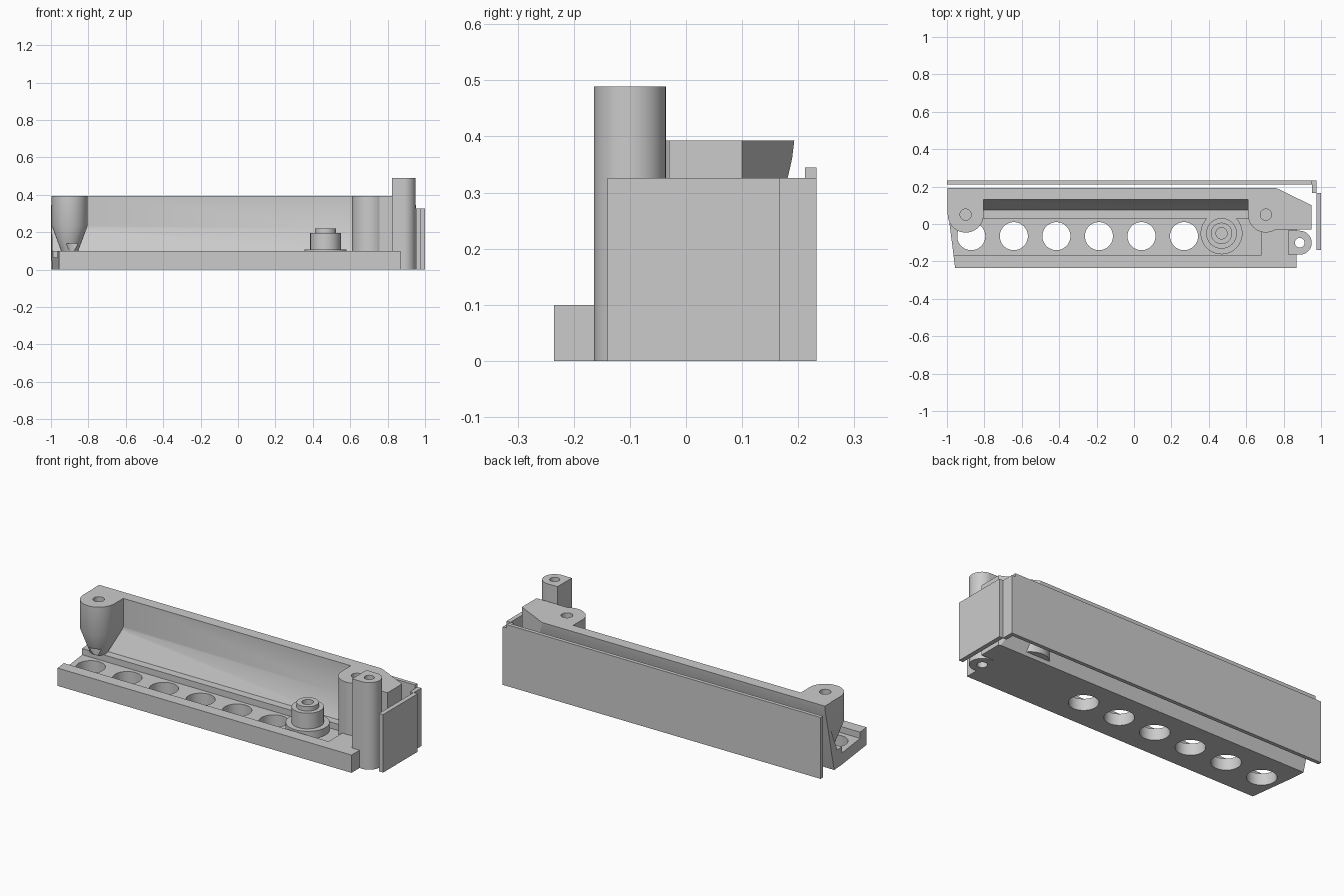
import bpy, bmesh, math
from mathutils import Vector

if "Cube" in bpy.data.objects:
    bpy.data.objects.remove(bpy.data.objects["Cube"])

grey = bpy.data.materials.new("light grey plastic")
grey.diffuse_color = (0.6, 0.6, 0.6, 1)
grey.use_nodes = True
grey.node_tree.nodes["Principled BSDF"].inputs["Base Color"].default_value = grey.diffuse_color


def finish(name, bm):
    bmesh.ops.recalc_face_normals(bm, faces=bm.faces)
    me = bpy.data.meshes.new(name)
    bm.to_mesh(me)
    bm.free()
    me.materials.append(grey)
    ob = bpy.data.objects.new(name, me)
    bpy.context.collection.objects.link(ob)
    return ob


def extrude(name, pts, depth):
    """Extrude a closed ring of 3D points along the depth vector."""
    bm = bmesh.new()
    face = bm.faces.new([bm.verts.new(p) for p in pts])
    new = bmesh.ops.extrude_face_region(bm, geom=[face])["geom"]
    bmesh.ops.translate(bm, vec=depth,
                        verts=[v for v in new if isinstance(v, bmesh.types.BMVert)])
    return finish(name, bm)


def along_x(name, yz, x0, x1):
    return extrude(name, [(x0, y, z) for y, z in yz], (x1 - x0, 0, 0))


def upright(name, xy, z0, z1):
    return extrude(name, [(x, y, z0) for x, y in xy], (0, 0, z1 - z0))


def ring(x, y, r, n=48):
    return [(x + r * math.cos(2 * math.pi * i / n), y + r * math.sin(2 * math.pi * i / n))
            for i in range(n)]


def cyl(name, x, y, r, z0, z1):
    return upright(name, ring(x, y, r), z0, z1)


def box(name, x0, x1, y0, y1, z0, z1):
    return upright(name, [(x0, y0), (x1, y0), (x1, y1), (x0, y1)], z0, z1)


def hull(name, pts):
    bm = bmesh.new()
    for p in pts:
        bm.verts.new(p)
    res = bmesh.ops.convex_hull(bm, input=bm.verts)
    junk = set(res["geom_interior"]) | set(res["geom_unused"])
    bmesh.ops.delete(bm, geom=[v for v in junk if isinstance(v, bmesh.types.BMVert)],
                     context='VERTS')
    bmesh.ops.dissolve_limit(bm, angle_limit=0.01, verts=bm.verts, edges=bm.edges)
    return finish(name, bm)


def boolean(ob, tool, op):
    mod = ob.modifiers.new("bool", 'BOOLEAN')
    mod.operation, mod.solver, mod.object = op, 'EXACT', tool
    bpy.context.view_layer.objects.active = ob
    bpy.ops.object.modifier_apply(modifier=mod.name)
    bpy.data.objects.remove(tool)


# Tray: front rail, sunken channel, ledge, sloped wall, curved back
profile = [(-0.235, 0), (-0.235, 0.1), (-0.168, 0.1), (-0.168, 0.065), (0.03, 0.065),
           (0.03, 0.1), (0.075, 0.1), (0.13, 0.22), (0.13, 0.393), (0.193, 0.393),
           (0.189, 0.36), (0.181, 0.325), (0.168, 0.27), (0.153, 0.2),
           (0.131, 0.1), (0.105, 0)]
tray = along_x("tray", profile, -1.02, 0.97)

# Raised floor at the right end, and right-hand block with its screw boss
boolean(tray, box("floor_fill", 0.68, 0.96, -0.19, 0.05, 0.02, 0.1), 'UNION')
for x0, x1, y0 in [(0.705, 0.96, -0.03), (0.61, 0.8, 0.05)]:
    fill = [(y0, 0.02), (0.09, 0.02), (0.142, 0.22), (0.16, 0.393), (y0, 0.393)]
    boolean(tray, along_x("block", fill, x0, x1), 'UNION')
boolean(tray, cyl("right_boss", 0.705, 0.05, 0.0955, 0.02, 0.393), 'UNION')

# Trim the plan: slanted left end, stepped and chamfered right end
plan = [(-0.998, 0.25), (-0.998, 0.15), (-0.99, 0.03), (-0.953, -0.26), (0.87, -0.26),
        (0.87, -0.03), (0.95, -0.03), (0.95, 0.1), (0.755, 0.195), (0.755, 0.25)]
boolean(tray, upright("plan_trim", plan, -0.1, 0.6), 'INTERSECT')

# Left screw boss: rounded upright head tapering to a small foot on the ledge
bx, by, r = -0.9, 0.05, 0.096
arc = [(bx + r * math.cos(a), by + r * math.sin(a))
       for a in (math.pi + math.pi * i / 24 for i in range(25))]
head = arc + [(bx + r, 0.15), (bx - r, 0.15)]
boolean(tray, upright("left_boss", head, 0.235, 0.393), 'UNION')
taper = [(x, y, 0.235) for x, y in arc] + [(bx + r, 0.142, 0.235), (bx - r, 0.142, 0.235)]
taper += [(x, y, 0.098) for x, y in ring(bx, by, 0.045, 24)]
boolean(tray, hull("left_boss_taper", taper), 'UNION')

# Screw holes in the bosses, and six round holes through the channel
for x in (-0.9, 0.705):
    boolean(tray, cyl("screw_hole", x, 0.05, 0.03, 0.25, 0.5), 'DIFFERENCE')
for i in range(6):
    boolean(tray, cyl("floor_hole", -0.87 + 0.2275 * i, -0.065, 0.075, -0.1, 0.14), 'DIFFERENCE')

# Stepped spigot standing in the channel
spigot = cyl("stepped_spigot", 0.468, -0.05, 0.112, 0.05, 0.107)
boolean(spigot, cyl("step", 0.468, -0.05, 0.082, 0.06, 0.195), 'UNION')
boolean(spigot, cyl("step", 0.468, -0.05, 0.057, 0.06, 0.22), 'UNION')
boolean(spigot, cyl("bore", 0.468, -0.05, 0.03, 0.12, 0.3), 'DIFFERENCE')

# Tall post: square on the left, round on the right, bored through
px, py, pr = 0.886, -0.1, 0.064
round_side = [(px + pr * math.cos(a), py + pr * math.sin(a))
              for a in (-math.pi / 2 + math.pi * i / 24 for i in range(25))]
post = upright("tall_post", round_side + [(0.824, py + pr), (0.824, py - pr)], 0, 0.489)
bore = cyl("post_bore", px, py, 0.026, -0.1, 0.6)
copy = bore.copy()
bpy.context.collection.objects.link(copy)
boolean(post, bore, 'DIFFERENCE')
boolean(tray, copy, 'DIFFERENCE')

# Thin cover: long back plate and stepped right end plate
back = box("back_plate", -1, 0.953, 0.212, 0.233, 0, 0.345)
corner = [(0.953, 0.233), (0.953, 0.212), (0.953, 0.165), (0.975, 0.165), (0.975, -0.14),
          (1, -0.14), (1, 0.167), (0.976, 0.167), (0.976, 0.233)]
end = upright("end_plate", corner, 0, 0.326)

# Smooth curved surfaces, keep edges sharp
for ob in (tray, spigot, post, back, end):
    bpy.ops.object.select_all(action='DESELECT')
    ob.select_set(True)
    bpy.context.view_layer.objects.active = ob
    bpy.ops.object.shade_smooth_by_angle(angle=math.radians(25))
